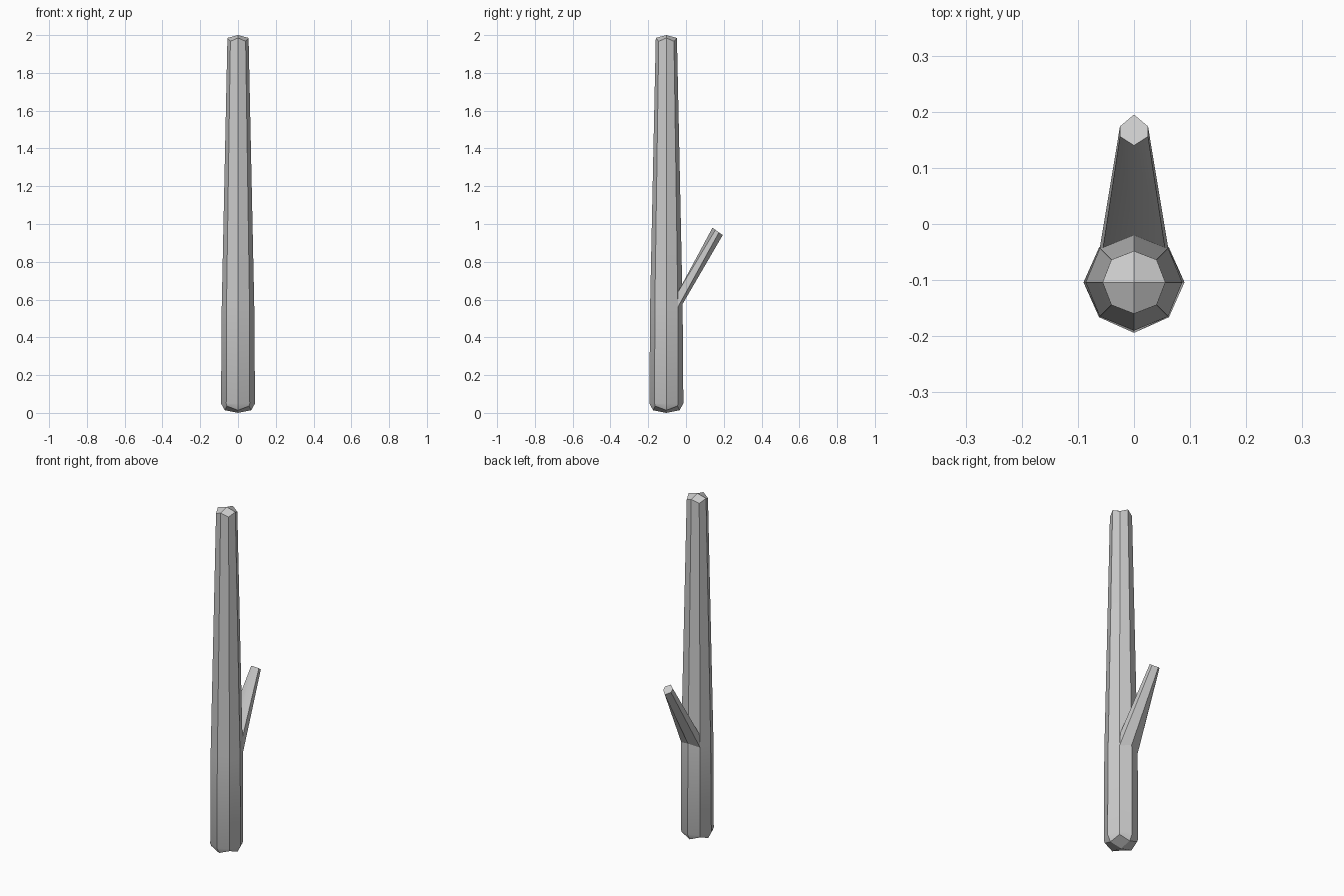
import bpy, math

if "Cube" in bpy.data.objects:
    bpy.data.objects.remove(bpy.data.objects["Cube"])

CY = -0.104  # trunk centre line


def make_object(name, verts, faces):
    mesh = bpy.data.meshes.new(name)
    mesh.from_pydata(verts, [], faces)
    obj = bpy.data.objects.new(name, mesh)
    bpy.context.collection.objects.link(obj)
    bpy.context.view_layer.objects.active = obj
    obj.select_set(True)
    bpy.ops.object.mode_set(mode='EDIT')
    bpy.ops.mesh.select_all(action='SELECT')
    bpy.ops.mesh.normals_make_consistent(inside=False)
    bpy.ops.object.mode_set(mode='OBJECT')
    bpy.ops.object.shade_smooth_by_angle(angle=math.radians(30))
    obj.select_set(False)
    return obj


def bridge(n, rings):
    return [(k * n + i, k * n + (i + 1) % n, (k + 1) * n + (i + 1) % n, (k + 1) * n + i)
            for k in range(rings - 1) for i in range(n)]


# Trunk: octagon rings, axis corners and diagonal corners at their own radius and height
rings = [(0.070, 0.014, 0.083, 0.036),
         (0.090, 0.050, 0.088, 0.050),
         (0.086, 0.570, 0.086, 0.570),
         (0.056, 1.985, 0.057, 1.967)]
verts = []
for axis_r, axis_z, diag_r, diag_z in rings:
    for i in range(8):
        r, z = (diag_r, diag_z) if i % 2 else (axis_r, axis_z)
        a = i * math.pi / 4
        verts.append((r * math.cos(a), CY + r * math.sin(a), z))
faces = bridge(8, len(rings))
# Slightly domed ends, four quads each
for start, z in ((0, 0.0), (8 * (len(rings) - 1), 2.0)):
    centre = len(verts)
    verts.append((0, CY, z))
    faces += [(centre, start + i, start + i + 1, start + (i + 2) % 8) for i in range(0, 8, 2)]
make_object("trunk", verts, faces)


# Branch: six-sided, flaring out at its root to the trunk's edges
def hexagon(bottom, low_side, high_side, top):
    (lx, ly, lz), (hx, hy, hz) = low_side, high_side
    return [(0, *bottom), (lx, ly, lz), (hx, hy, hz), (0, *top), (-hx, hy, hz), (-lx, ly, lz)]


root = hexagon((-0.019, 0.575), (0.061, -0.043, 0.56), (0.056, -0.048, 0.63), (-0.022, 0.665))
tip = hexagon((0.195, 0.942), (0.025, 0.174, 0.955), (0.025, 0.156, 0.969), (0.140, 0.980))
make_object("branch", root + tip, bridge(6, 2) + [tuple(range(6)), tuple(range(6, 12))])
